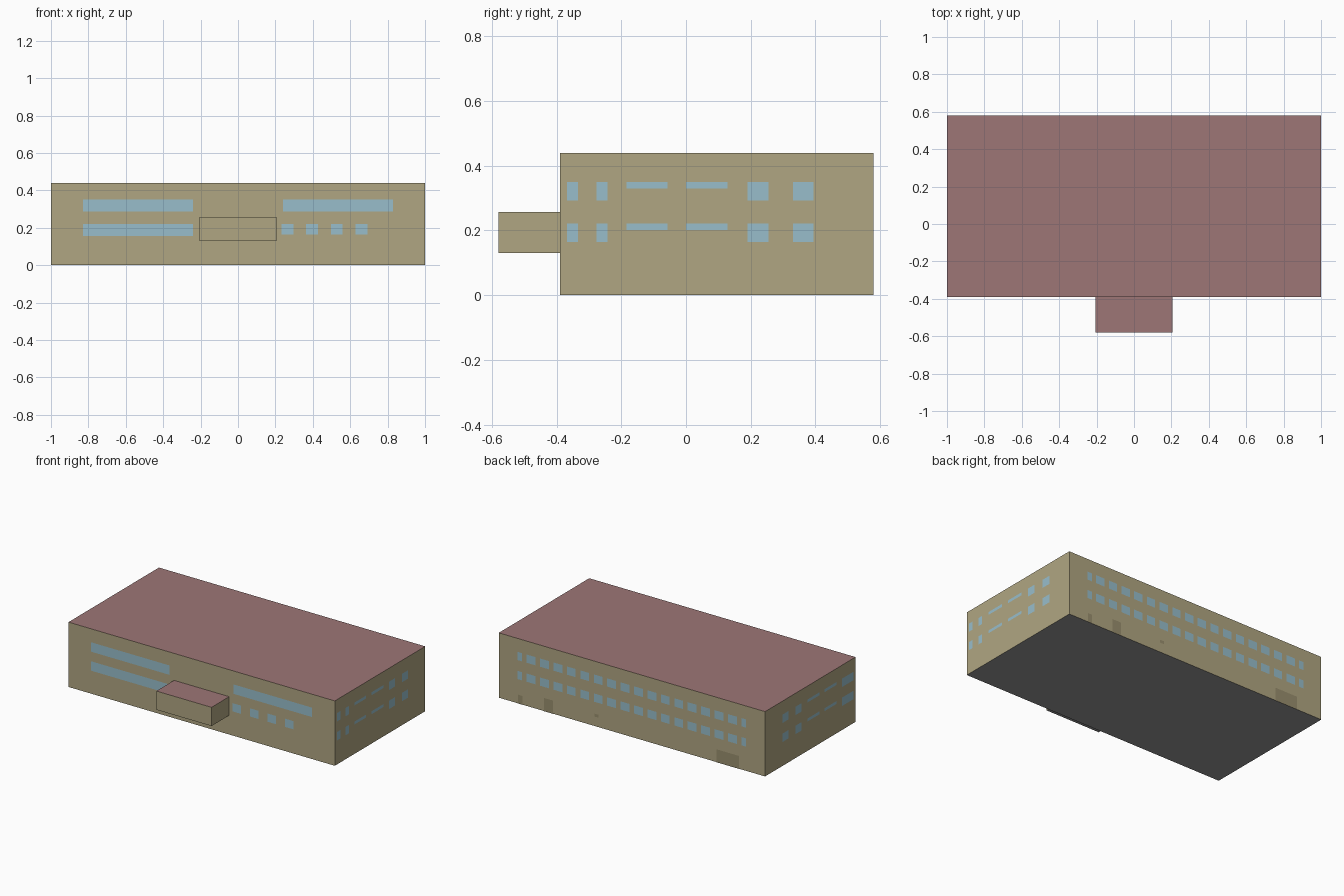
import bpy, bmesh

if "Cube" in bpy.data.objects:
    bpy.data.objects.remove(bpy.data.objects["Cube"])

X, Y0, Y1, H = 1.0, -0.39, 0.58, 0.44
GAP = 0.002  # panels sit just proud of the wall


def material(name, rgb):
    m = bpy.data.materials.new(name)
    m.diffuse_color = (*rgb, 1)
    m.use_nodes = True
    m.node_tree.nodes["Principled BSDF"].inputs["Base Color"].default_value = m.diffuse_color
    return m


WALL = material("wall_tan", (0.434, 0.381, 0.223))
ROOF = material("roof_red", (0.337, 0.181, 0.181))
BASE = material("underside_grey", (0.30, 0.30, 0.30))
GLASS = material("window_blue", (0.314, 0.515, 0.60))
DOOR = material("door_brown", (0.32, 0.275, 0.155))


def finish(name, bm, mats):
    me = bpy.data.meshes.new(name)
    bm.to_mesh(me)
    bm.free()
    for m in mats:
        me.materials.append(m)
    ob = bpy.data.objects.new(name, me)
    bpy.context.collection.objects.link(ob)
    return ob


def block(name, lo, hi):
    """Box with tan walls, red top and grey underside."""
    bm = bmesh.new()
    bmesh.ops.create_cube(bm, size=1)
    for v in bm.verts:
        v.co = [l if c < 0 else h for c, l, h in zip(v.co, lo, hi)]
    bm.normal_update()
    for f in bm.faces:
        f.material_index = 1 if f.normal.z > 0.5 else 2 if f.normal.z < -0.5 else 0
    return finish(name, bm, (WALL, ROOF, BASE))


def panels(name, side, rects, mat):
    """Flat panels (a0, a1, z0, z1) on one wall, facing outward."""
    place = {
        "front": lambda a, z: (a, Y0 - GAP, z),
        "back": lambda a, z: (a, Y1 + GAP, z),
        "right": lambda a, z: (X + GAP, a, z),
        "left": lambda a, z: (-X - GAP, a, z),
    }[side]
    bm = bmesh.new()
    for a0, a1, z0, z1 in rects:
        ring = [(a0, z0), (a1, z0), (a1, z1), (a0, z1)]
        if side in ("back", "left"):
            ring.reverse()
        bm.faces.new([bm.verts.new(place(a, z)) for a, z in ring])
    return finish(name, bm, (mat,))


# Main volume and the entrance canopy
block("main_building", (-X, Y0, 0), (X, Y1, H))
block("entrance_canopy", (-0.207, -0.58, 0.13), (0.207, Y0, 0.257))

ROWS = (0.35, 0.221)  # window head heights

# Front: long ribbon windows plus four small ones
ribbons = [(-0.83, -0.24, t - 0.064, t) for t in ROWS]
ribbons.append((0.24, 0.83, ROWS[0] - 0.064, ROWS[0]))
panels("front_ribbon_windows", "front", ribbons, GLASS)
panels("front_small_windows", "front",
       [(0.232 + 0.132 * i, 0.296 + 0.132 * i, ROWS[1] - 0.056, ROWS[1]) for i in range(4)], GLASS)

# Sides: shared squares and strips, different front-end windows
shared = [(-0.184, -0.057, 0.02), (0.0, 0.128, 0.02),
          (0.19, 0.255, 0.057), (0.33, 0.394, 0.057)]
ends = {"right": [(-0.367, -0.334, 0.057), (-0.277, -0.243, 0.057)],
        "left": [(-0.367, -0.243, 0.057)]}
for side, extra in ends.items():
    panels(side + "_windows", side,
           [(a, b, t - h, t) for t in ROWS for a, b, h in shared + extra], GLASS)

# Back: sixteen windows per row with a narrow one at each end
bays = [(-0.756 + 0.1008 * i, 0.033) for i in range(16)] + [(-0.84, 0.017), (0.84, 0.017)]
panels("back_windows", "back",
       [(c - w, c + w, t - 0.056, t) for t in ROWS for c, w in bays], GLASS)

# Back doors, a low hatch and a small vent
panels("back_doors", "back",
       [(0.59, 0.66, 0, 0.09), (-0.805, -0.637, 0, 0.088),
        (0.822, 0.855, 0, 0.06), (0.25, 0.28, 0.065, 0.085)], DOOR)
